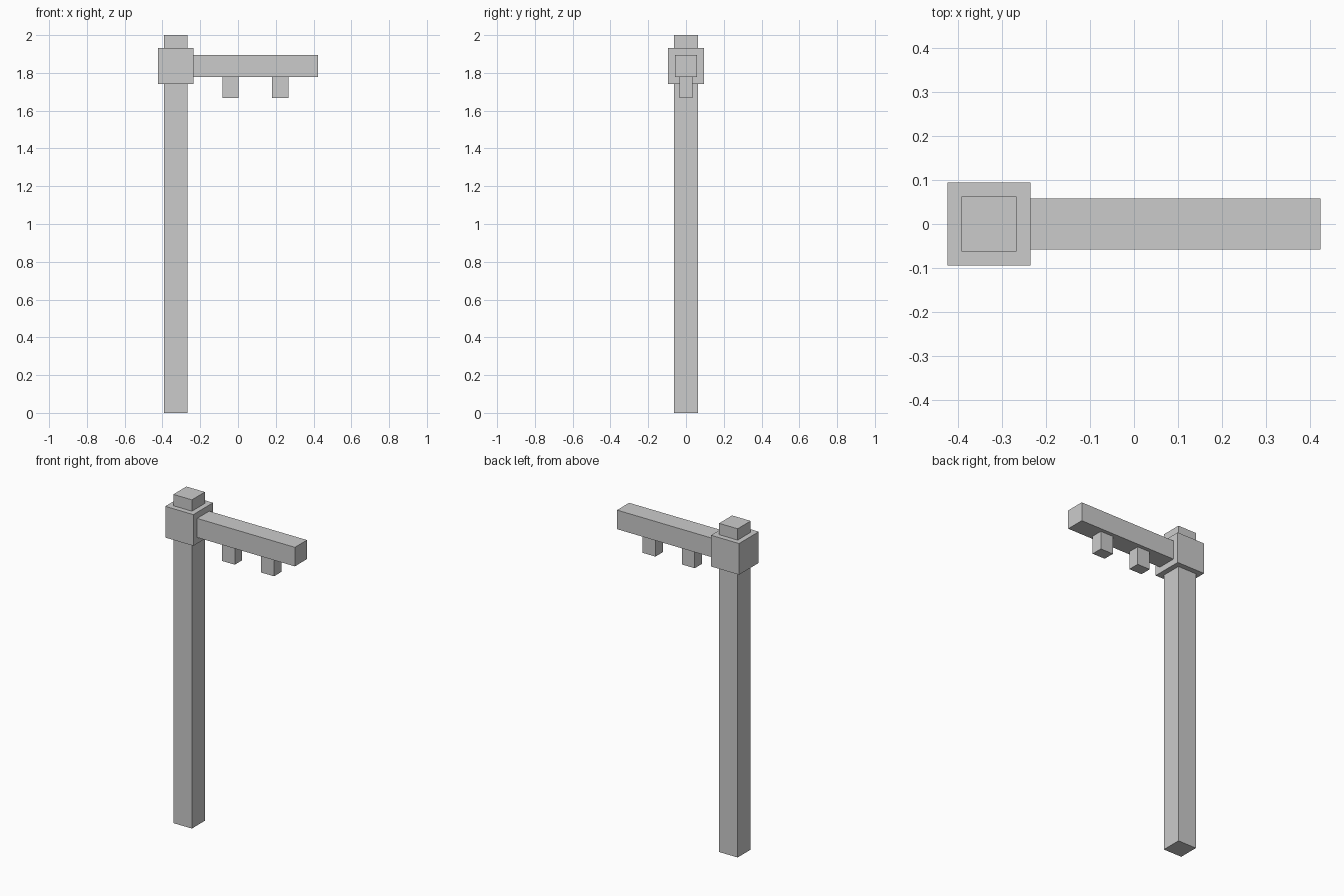
import bpy

if "Cube" in bpy.data.objects:
    bpy.data.objects.remove(bpy.data.objects["Cube"])


def box(name, x, y, z):
    """Axis-aligned box from (min, max) ranges."""
    ranges = (x, y, z)
    bpy.ops.mesh.primitive_cube_add(size=1, location=[(a + b) / 2 for a, b in ranges])
    obj = bpy.context.object
    obj.name = name
    obj.scale = [b - a for a, b in ranges]
    bpy.ops.object.transform_apply(location=False, rotation=False, scale=True)
    return obj


def around(centre, width):
    return (centre - width / 2, centre + width / 2)


POST_X = -0.329

# Upright post and the collar wrapped around its top
box("post", around(POST_X, 0.125), around(0, 0.125), (0, 2))
box("collar", around(POST_X, 0.189), around(0, 0.189), (1.741, 1.931))

# Horizontal arm reaching out from the collar
box("arm", (-0.236, 0.4235), around(0, 0.116), (1.778, 1.894))

# Two hanging pegs under the arm
for i, x in enumerate((-0.04, 0.224)):
    box(f"hanging_peg_{i + 1}", around(x, 0.086), around(0, 0.07), (1.667, 1.778))
